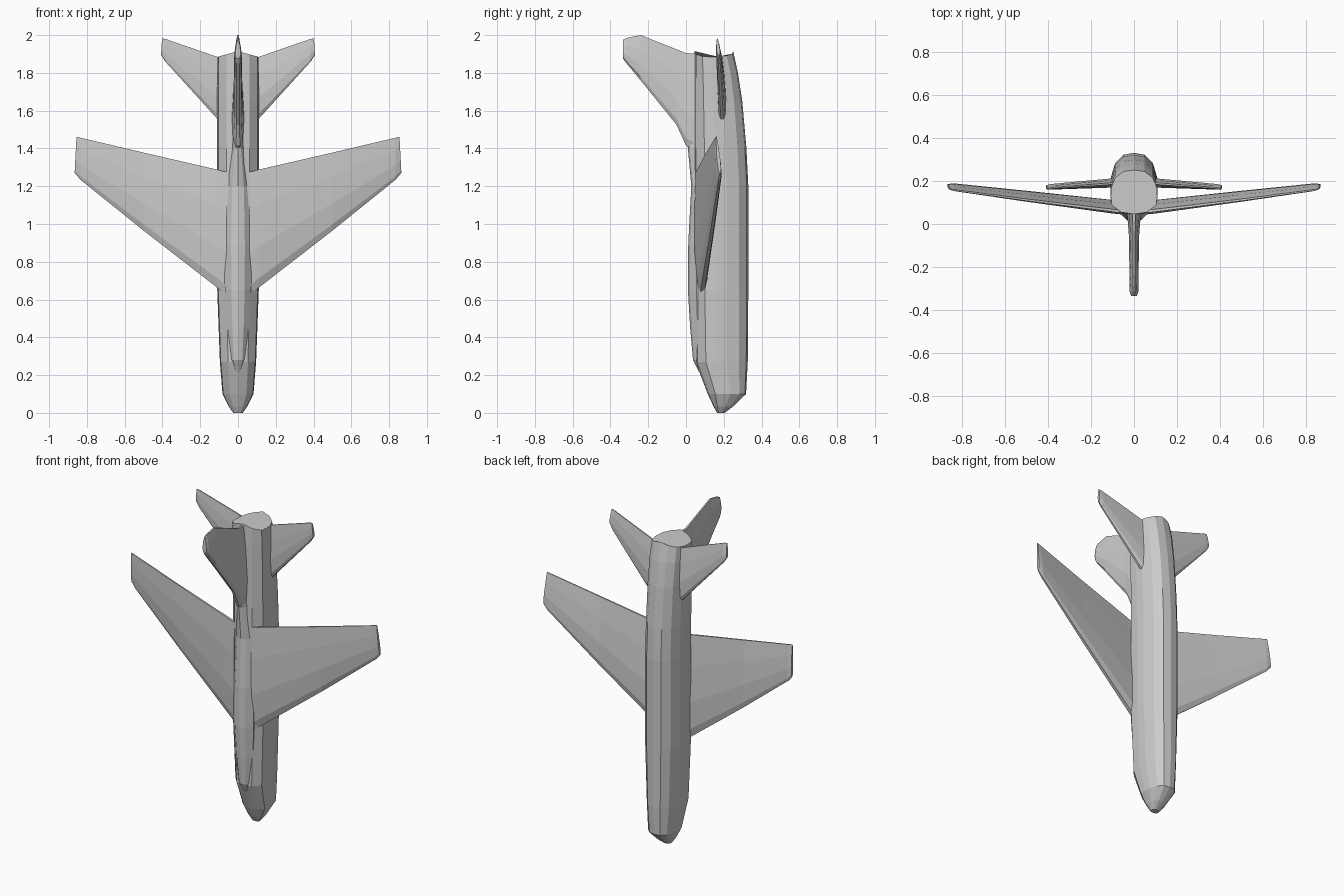
import bpy, bmesh
from mathutils import Vector


def loft(name, rings, mirror=False):
    """Skin a list of equal-length point rings and cap both ends."""
    bm = bmesh.new()
    loops = [[bm.verts.new(p) for p in ring] for ring in rings]
    n = len(loops[0])
    for a, b in zip(loops, loops[1:]):
        for i in range(n):
            j = (i + 1) % n
            bm.faces.new((a[i], a[j], b[j], b[i]))
    bm.faces.new(loops[0])
    bm.faces.new(loops[-1])
    bmesh.ops.recalc_face_normals(bm, faces=bm.faces)
    mesh = bpy.data.meshes.new(name)
    bm.to_mesh(mesh)
    bm.free()
    obj = bpy.data.objects.new(name, mesh)
    bpy.context.collection.objects.link(obj)
    if mirror:
        mod = obj.modifiers.new("Mirror", 'MIRROR')
        mod.use_mirror_merge = False
    return obj


def body_ring(z, hw, y0, y1, bow=0.0):
    """Rounded belly at y1, narrower chamfered back at y0."""
    half = [(0.45, 0.97), (0.8, 0.83), (0.98, 0.6), (1.0, 0.4), (0.95, 0.2), (0.55, 0.04)]
    pts = half + [(-u, v) for u, v in reversed(half)]
    return [(u * hw, y0 + v * (y1 - y0), z - bow * abs(u)) for u, v in
            [(0, 1.0)] + pts[:6] + [(0, 0.0)] + pts[6:]]


def foil_ring(lead, trail, axis, t):
    """Aerofoil section between two edges, half thickness t along axis."""
    lead, trail, axis = Vector(lead), Vector(trail), Vector(axis)
    top = [(0.0, 0.35), (0.08, 0.8), (0.35, 1.0), (0.7, 0.7), (1.0, 0.2)]
    pts = top + [(f, -h) for f, h in reversed(top)]
    return [lead.lerp(trail, f) + axis * t * h for f, h in pts]


# Fuselage, nose at the bottom
loft("fuselage", [body_ring(*s) for s in (
    (0.0, 0.025, 0.165, 0.205), (0.035, 0.05, 0.145, 0.25), (0.1, 0.082, 0.115, 0.318),
    (0.27, 0.096, 0.05, 0.327), (0.65, 0.11, 0.042, 0.33), (1.2, 0.11, 0.042, 0.33),
    (1.4, 0.11, 0.042, 0.32), (1.65, 0.11, 0.042, 0.298), (1.8, 0.11, 0.044, 0.275),
    (1.915, 0.108, 0.046, 0.25, 0.03))])

# Raised canopy and spine along the back
canopy = []
for z, hw, y in ((0.19, 0.012, 0.083), (0.28, 0.045, 0.037), (0.45, 0.06, 0.022),
                 (0.65, 0.07, 0.01), (0.9, 0.072, 0.012), (1.2, 0.062, 0.028),
                 (1.4, 0.032, 0.01), (1.5, 0.025, 0.0)):
    canopy.append([(u * hw, y + v * (0.11 - y), z) for u, v in
                   ((-1, 1), (-1, 0.45), (-0.5, 0.1), (0, 0), (0.5, 0.1), (1, 0.45), (1, 1))])
loft("canopy_spine", canopy)

# Swept main wings
loft("wing", [foil_ring(lead, trail, (0, 1, 0), t) for lead, trail, t in (
    ((0.06, 0.088, 0.62), (0.06, 0.058, 1.275), 0.032),
    ((0.11, 0.09, 0.663), (0.11, 0.064, 1.288), 0.031),
    ((0.5, 0.138, 0.965), (0.5, 0.112, 1.378), 0.023),
    ((0.835, 0.178, 1.235), (0.835, 0.157, 1.457), 0.015),
    ((0.865, 0.18, 1.27), (0.855, 0.161, 1.462), 0.009))], mirror=True)

# Tailplanes
loft("tailplane", [foil_ring(lead, trail, (0, 1, 0), t) for lead, trail, t in (
    ((0.07, 0.193, 1.52), (0.07, 0.19, 1.87), 0.022),
    ((0.11, 0.191, 1.557), (0.11, 0.187, 1.885), 0.021),
    ((0.385, 0.176, 1.86), (0.385, 0.166, 1.98), 0.013),
    ((0.408, 0.173, 1.895), (0.402, 0.165, 1.982), 0.009))], mirror=True)

# Tail fin
loft("tail_fin", [foil_ring((0, y, z0), (0, y, z1), (1, 0, 0), t) for y, z0, z1, t in (
    (0.09, 1.36, 1.9, 0.036), (0.0, 1.415, 1.905, 0.028), (-0.05, 1.525, 1.925, 0.024),
    (-0.24, 1.76, 2.0, 0.021), (-0.315, 1.85, 1.985, 0.02), (-0.333, 1.875, 1.975, 0.014))])
